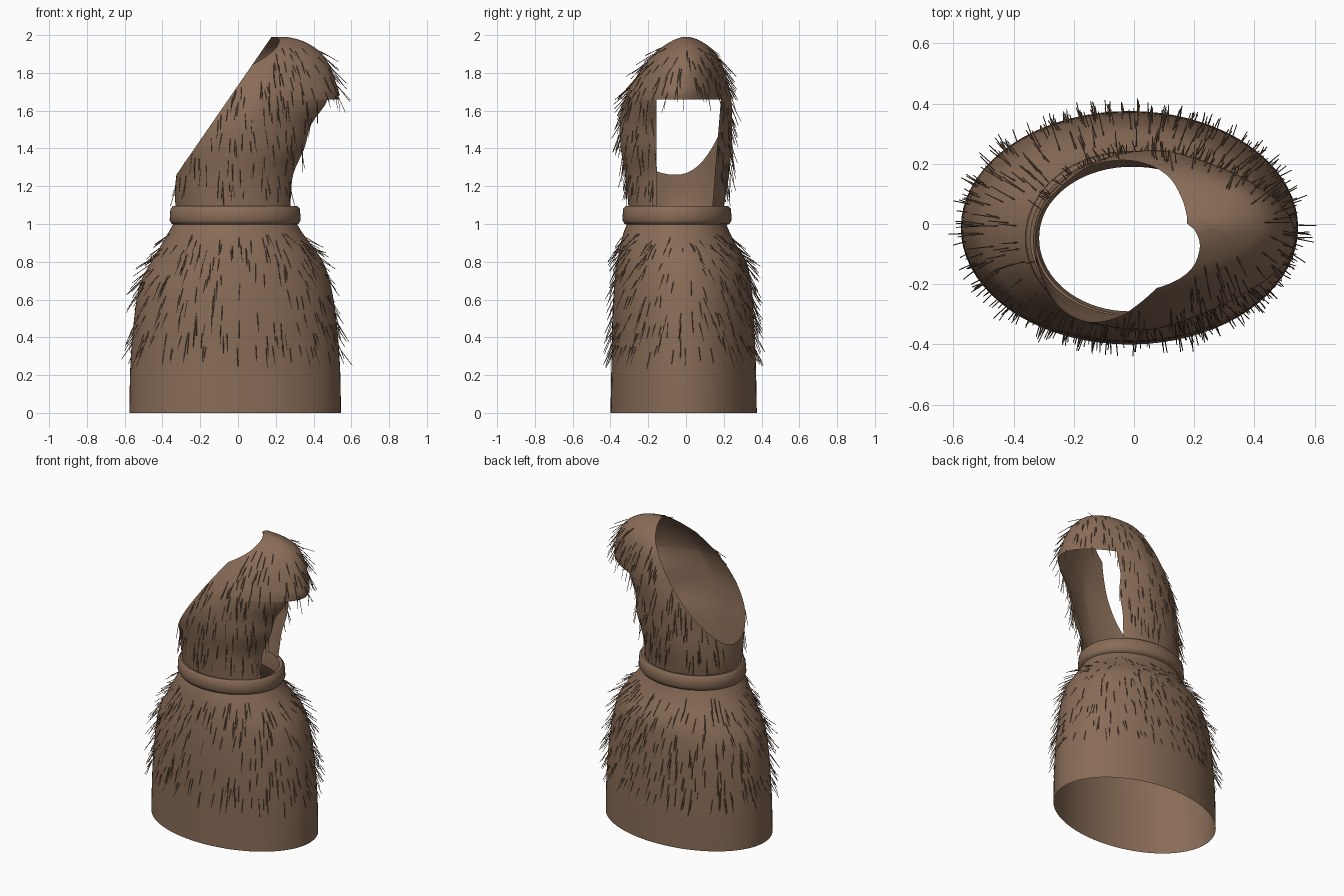
import bpy
import bmesh
import math
import random
from mathutils import Vector, Matrix

random.seed(4)
SEGMENTS = 72

cube = bpy.data.objects.get("Cube")
if cube:
    bpy.data.objects.remove(cube, do_unlink=True)

# One brown for cloth and fur
brown = bpy.data.materials.new("fur_brown")
brown.use_nodes = True
colour = (0.25, 0.15, 0.095, 1)
brown.diffuse_color = colour
shader = next(n for n in brown.node_tree.nodes if n.type == "BSDF_PRINCIPLED")
shader.inputs["Base Color"].default_value = colour
shader.inputs["Roughness"].default_value = 0.8


def finish(bm, name, angle=50):
    """Turn a bmesh into a smooth shaded object."""
    mesh = bpy.data.meshes.new(name)
    bm.to_mesh(mesh)
    bm.free()
    mesh.materials.append(brown)
    obj = bpy.data.objects.new(name, mesh)
    bpy.context.collection.objects.link(obj)
    bpy.ops.object.select_all(action="DESELECT")
    obj.select_set(True)
    bpy.context.view_layer.objects.active = obj
    bpy.ops.object.shade_smooth_by_angle(angle=math.radians(angle))
    return obj


def refine(rings, steps=4):
    """Smooth a list of rings with a spline through every ring."""
    padded = [rings[0], *rings, rings[-1]]
    result = []
    for a, b, c, d in zip(padded, padded[1:], padded[2:], padded[3:]):
        for s in range(steps):
            t = s / steps
            result.append([
                q + t / 2 * (r - p + t * (2*p - 5*q + 4*r - w + t * (3*(q - r) + w - p)))
                for p, q, r, w in zip(a, b, c, d)])
    return result + [rings[-1]]


def loft(rings, closed=False, cap=False):
    """Skin oval rings: height, left, right, front and back limits,
    then the pointedness of the +x side and squareness of the front -x corner."""
    bm = bmesh.new()
    loops = []
    for z, x0, x1, y0, y1, point, square in rings:
        loop = []
        for i in range(SEGMENTS):
            angle = math.tau * i / SEGMENTS
            c, s = math.cos(angle), math.sin(angle)
            if c > 0:
                c = c ** point
            elif s < 0:
                s = -((-s) ** square)
            loop.append(bm.verts.new(((x0 + x1 + (x1 - x0) * c) / 2,
                                      (y0 + y1 + (y1 - y0) * s) / 2, z)))
        loops.append(loop)
    pairs = list(zip(loops, loops[1:]))
    if closed:
        pairs.append((loops[-1], loops[0]))
    for low, high in pairs:
        for i in range(SEGMENTS):
            j = (i + 1) % SEGMENTS
            bm.faces.new((low[i], low[j], high[j], high[i]))
    if cap:
        bm.faces.new(loops[-1])
    bm.normal_update()
    return bm


def bisect(bm, point, normal, clear=False):
    bmesh.ops.bisect_plane(bm, geom=bm.verts[:] + bm.edges[:] + bm.faces[:],
                           plane_co=point, plane_no=normal, clear_outer=clear)


def grow_hair(source, fur, count, lowest, highest, lean):
    """Scatter thin strands that lean downward from the surface."""
    faces = [f for f in source.faces if lowest < f.calc_center_median().z < highest]
    weights = [f.calc_area() for f in faces]
    for face in random.choices(faces, weights, k=count):
        normal = face.normal
        corners = [v.co for v in face.verts]
        mix = [random.random() + 0.01 for v in corners]
        root = sum((c * m for c, m in zip(corners, mix)), Vector()) / sum(mix)
        root += normal * 0.003
        down = Vector((0, 0, -1))
        down -= normal * down.dot(normal)
        jitter = Vector([random.uniform(-0.1, 0.1) for axis in range(3)])
        outward = normal * lean * random.uniform(0.5, 1.3)
        direction = (down.normalized() + outward + jitter).normalized()
        length = random.uniform(0.06, 0.12)
        turn = direction.to_track_quat("Z", "Y").to_matrix().to_4x4()
        place = Matrix.Translation(root + direction * length / 2) @ turn
        bmesh.ops.create_cone(fur, segments=4, cap_ends=True, radius1=0.002,
                              radius2=0.0015, depth=length, matrix=place)


# Bell shaped skirt, open at base and neck
skirt = loft([(*ring, 1, 1) for ring in refine([
    (0, -.575, .545, -.4, .375),
    (.25, -.57, .54, -.395, .37),
    (.5, -.55, .52, -.39, .36),
    (.68, -.52, .49, -.38, .345),
    (.8, -.46, .45, -.365, .32),
    (.9, -.4, .38, -.345, .26),
    (.97, -.36, .33, -.325, .225),
    (1.05, -.315, .285, -.29, .195)])])

# Hood, pointed toward the brim and fuller at the front of the slanted opening
hood = loft(refine([
    (1.03, -.32, .3, -.3, .19, .9, 1),
    (1.15, -.335, .305, -.31, .21, .9, .9),
    (1.27, -.325, .32, -.325, .23, 1, .7),
    (1.4, -.31, .375, -.345, .24, 1.1, .45),
    (1.53, -.3, .42, -.35, .245, 1.4, .45),
    (1.66, -.28, .53, -.325, .24, 1.7, .6),
    (1.76, -.23, .515, -.275, .22, 1.4, .8),
    (1.85, -.15, .48, -.215, .19, 1.2, 1),
    (1.92, -.06, .425, -.15, .145, 1, 1),
    (1.97, .03, .34, -.075, .075, 1, 1),
    (1.99, .12, .26, -.02, .02, 1, 1)]), cap=True)

# Slanted opening behind the crown, trimmed back on the front side
bisect(hood, (-.32, 0, 1.27), (-1, 0, .69), clear=True)
bisect(hood, (.04, -.27, 1.8), (-.4, -.5, 1), clear=True)

# Face opening under the brim
BRIM, FRONT_EDGE = 1.66, -.155


def back_edge(z):
    return .14 + .08 * (z - 1.1)


bisect(hood, (0, 0, BRIM), (0, 0, 1))
bisect(hood, (0, FRONT_EDGE, 0), (0, 1, 0))
bisect(hood, (0, back_edge(1.1), 1.1), (0, 1, -.08))
opening = []
for face in hood.faces:
    centre = face.calc_center_median()
    if centre.x > .1 and centre.z < BRIM and FRONT_EDGE < centre.y < back_edge(centre.z):
        opening.append(face)
bmesh.ops.delete(hood, geom=opening, context="FACES")
hood.normal_update()

# Fur on both parts
fur = bmesh.new()
grow_hair(skirt, fur, 480, .3, .95, .45)
grow_hair(hood, fur, 270, 1.18, 1.94, .3)

finish(skirt, "skirt")
finish(hood, "hood")
finish(fur, "fur_strands", 30)

# Rounded collar band around the neck
profile = [(.99, 0), (1, .035), (1.02, .047), (1.08, .043),
           (1.095, .03), (1.09, .01), (1.05, 0)]
collar = loft([(z, -.315 - d, .285 + d, -.29 - d, .195 + d, 1, 1) for z, d in profile],
              closed=True)
finish(collar, "collar")
